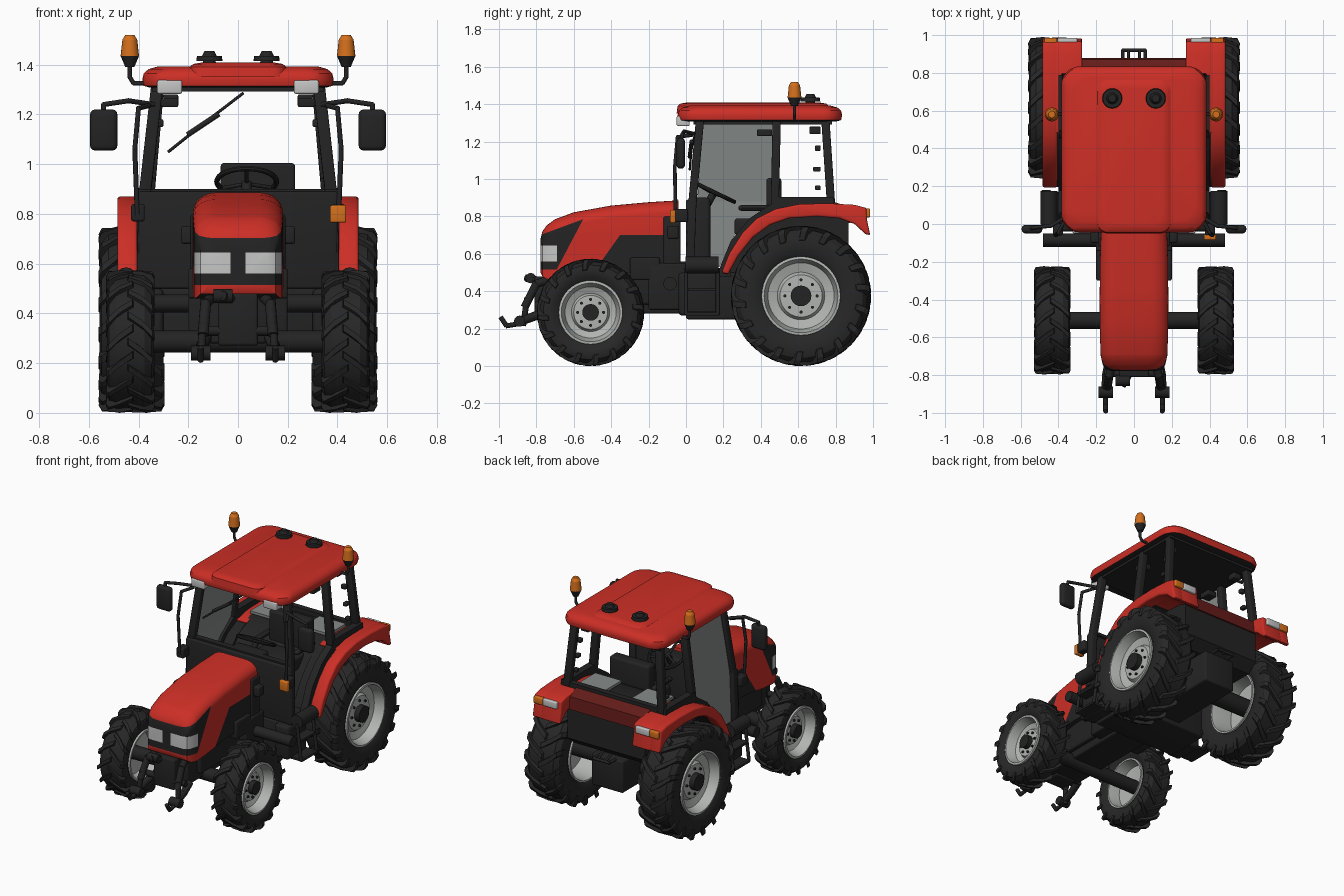
import bpy, bmesh, math
from mathutils import Vector, Matrix

if "Cube" in bpy.data.objects:
    bpy.data.objects.remove(bpy.data.objects["Cube"])

def mat(name, r, g, b):
    m = bpy.data.materials.new(name)
    m.diffuse_color = (r, g, b, 1)
    m.use_nodes = True
    m.node_tree.nodes["Principled BSDF"].inputs["Base Color"].default_value = m.diffuse_color
    return m

RED = mat("red paint", 0.6, 0.028, 0.019)
DEEP = mat("deep red", 0.13, 0.012, 0.01)
BLACK = mat("black plastic", 0.017, 0.017, 0.018)
TYRE = mat("tyre rubber", 0.02, 0.02, 0.021)
RIM = mat("rim grey", 0.44, 0.46, 0.44)
LENS = mat("lamp lens", 0.55, 0.56, 0.55)
ORANGE = mat("orange lamp", 0.65, 0.16, 0.012)
GLASS = mat("grey glass", 0.24, 0.26, 0.25)

def done(name, bm, mats, mirror=False, bevel=0, rule=None, angle=38):
    """Optional bevel, mirror in x, colour by rule, smooth by angle."""
    bmesh.ops.recalc_face_normals(bm, faces=bm.faces[:])
    if bevel:
        es = [e for e in bm.edges if e.is_manifold and e.calc_face_angle(0) > 0.6]
        bmesh.ops.bevel(bm, geom=es, offset=bevel, segments=3, profile=0.5, affect='EDGES', clamp_overlap=True)
    if mirror:
        g = bmesh.ops.duplicate(bm, geom=bm.verts[:] + bm.edges[:] + bm.faces[:])["geom"]
        for v in g:
            if isinstance(v, bmesh.types.BMVert):
                v.co.x *= -1
        bmesh.ops.reverse_faces(bm, faces=[f for f in g if isinstance(f, bmesh.types.BMFace)])
    me = bpy.data.meshes.new(name)
    for m in (mats if isinstance(mats, list) else [mats]):
        me.materials.append(m)
    if rule:
        for f in bm.faces:
            f.material_index = rule(f.calc_center_median(), f.normal)
    bm.to_mesh(me)
    bm.free()
    ob = bpy.data.objects.new(name, me)
    bpy.context.collection.objects.link(ob)
    me.shade_smooth()
    me.set_sharp_from_angle(angle=math.radians(angle))
    return ob

def boxes(name, dims, m, mirror=False, bevel=0):
    bm = bmesh.new()
    for x0, x1, y0, y1, z0, z1 in dims:
        M = Matrix.Translation(((x0+x1)/2, (y0+y1)/2, (z0+z1)/2)) @ Matrix.Diagonal((x1-x0, y1-y0, z1-z0, 1))
        bmesh.ops.create_cube(bm, size=1, matrix=M)
    return done(name, bm, m, mirror, bevel)

def rods(name, segs, m, mirror=False, n=12):
    """Round bars: (points, radius) or (points, start radius, end radius)."""
    bm = bmesh.new()
    for pts, r, *r2 in segs:
        for a, b in zip(pts, pts[1:]):
            a, b = Vector(a), Vector(b)
            d = b - a
            M = Matrix.Translation((a+b)/2) @ d.to_track_quat('Z', 'Y').to_matrix().to_4x4()
            bmesh.ops.create_cone(bm, cap_ends=True, segments=n, radius1=r, radius2=r2[0] if r2 else r,
                                  depth=d.length + (0 if r2 else r*0.6), matrix=M)
    return done(name, bm, m, mirror)

def prism(name, pts, x0, x1, m, mirror=False, bevel=0):
    bm = bmesh.new()
    f = bm.faces.new([bm.verts.new((x0, y, z)) for y, z in pts])
    g = bmesh.ops.extrude_face_region(bm, geom=[f])["geom"]
    for v in g:
        if isinstance(v, bmesh.types.BMVert):
            v.co.x = x1
    return done(name, bm, m, mirror, bevel)

def loft(bm, rings, close=False):
    rs = [[bm.verts.new(p) for p in r] for r in rings]
    n = len(rs[0])
    for a, b in zip(rs, rs[1:] + rs[:1] if close else rs[1:]):
        for i in range(n):
            bm.faces.new((a[i], a[(i+1) % n], b[(i+1) % n], b[i]))
    if not close:
        bm.faces.new(rs[0])
        bm.faces.new(rs[-1])

def lathe(bm, prof, cy, cz, n, close=False):
    loft(bm, [[(x, cy + r*math.cos(2*math.pi*i/n), cz + r*math.sin(2*math.pi*i/n)) for i in range(n)]
              for r, x in prof], close)

# ---- wheels: tyre, chevron lugs, rim, hub
def wheel(name, cy, R, rr, x0, x1, lugs):
    bm = bmesh.new()
    B = R*0.945
    lathe(bm, [(rr, x0+.03), (rr+.03, x0+.01), (R*.8, x0+.004), (R*.88, x0+.012), (B, x0+.04), (B, x1-.04),
               (R*.88, x1-.012), (R*.8, x1-.004), (rr+.03, x1-.01), (rr, x1-.03)], cy, R, 56, True)
    xm, h = (x0+x1)/2, (x1-x0)/2
    for s in (-1, 1):
        for i in range(lugs):
            a0 = 2*math.pi*(i + (0.5 if s > 0 else 0))/lugs
            st = []
            for u, da, lo, hi in ((-.08, 0, .92, .99), (.45, .13, .92, 1), (.9, .28, .86, .985), (1.0, .31, .84, .92), (.99, .33, .78, .80)):
                w = .062
                st.append([(xm + s*h*(u if q == hi else u-.06), cy + R*q*math.cos(a0+da+k), R + R*q*math.sin(a0+da+k))
                           for q, k in ((lo, -w), (hi, -w*.75), (hi, w*.75), (lo, w))])
            loft(bm, st)
    done(name + "_tyres", bm, TYRE, True, angle=30)
    bm = bmesh.new()
    xd = x1 - .075
    lathe(bm, [(rr+.004, x1-.035), (rr+.006, x1-.012), (rr-.008, x1-.01), (rr-.018, x1-.04), (rr-.028, xd), (rr*.62, xd-.015),
               (rr*.55, xd+.008), (rr*.25, xd+.01), (rr*.25, xd-.02), (rr-.02, xd-.03), (rr-.012, x0+.04), (rr-.006, x0+.012),
               (rr+.006, x0+.012), (rr+.006, x0+.035)], cy, R, 40, True)
    done(name + "_rims", bm, RIM, True)
    segs = [([(xd-.04, cy, R), (xd+.03, cy, R)], rr*.27)]
    for i in range(8):
        a = math.pi*i/4
        p = (cy + rr*.42*math.cos(a), R + rr*.42*math.sin(a))
        segs.append(([(xd, *p), (xd+.016, *p)], .008))
    rods(name + "_hubs", segs, BLACK, True, 20)

wheel("rear", .615, .375, .205, .295, .56, 18)
wheel("front", -.51, .287, .165, .335, .53, 16)
rods("axles", [([(-.46, .615, .375), (.46, .615, .375)], .06), ([(-.43, -.51, .287), (.43, -.51, .287)], .045),
               ([(-.47, -.085, .44), (.47, -.085, .44)], .036)], BLACK, n=20)

# ---- bonnet with painted grille, lamps and side panels
def cross(a, b, p):
    return (b[0]-a[0])*(p.z-a[1]) - (b[1]-a[1])*(p.y-a[0])

bm = bmesh.new()
rings = []
for y, w, zb, zt in ((-.778, .125, .50, .68), (-.768, .15, .48, .72), (-.745, .165, .465, .752), (-.70, .176, .46, .785),
                     (-.6, .18, .47, .822), (-.4, .182, .5, .858), (-.2, .18, .5, .876), (-.04, .175, .5, .886)):
    half = [(w, zb), (w, (zb+zt)/2)]
    for k in range(8):
        t = k/7*math.pi/2
        half.append((w - .09*(1-math.cos(t)), zt - .065 + .065*math.sin(t)))
    rings.append([(x, y, z) for x, z in half] + [(-x, y, z) for x, z in half[::-1]])
loft(bm, rings)
G = ((-.70, .5), (-.55, .785))
U = ((-.78, .70), (-.55, .785))
S = ((-.46, .55), (-.36, .69))
cuts = [((0, a[0], a[1]), (0, -(b[1]-a[1]), b[0]-a[0])) for a, b in (G, U, S)]
cuts += [((0, 0, z), (0, 0, 1)) for z in (.515, .56, .645, .70)]
cuts += [((0, -.69, 0), (0, 1, 0)), ((.03, 0, 0), (1, 0, 0)), ((-.03, 0, 0), (1, 0, 0))]
for co, no in cuts:
    bmesh.ops.bisect_plane(bm, geom=bm.verts[:] + bm.edges[:] + bm.faces[:], plane_co=co, plane_no=no)

def hood_colour(c, n):
    if cross(*G, c) > 0 and cross(*U, c) < 0 and c.z > .515:
        return 2 if .56 < c.z < .645 and c.y < -.69 and abs(c.x) > .03 else 1
    return 1 if (cross(*S, c) < 0 and c.z < .70) or n.z < -.8 else 0
done("bonnet", bm, [RED, BLACK, LENS], rule=hood_colour, angle=30)

# ---- chassis, engine and front linkage
boxes("chassis", [(-.12, .12, -.72, .86, .28, .5), (-.15, .15, -.62, .02, .33, .56), (-.32, .32, 0, .32, .25, .5),
                  (-.08, .08, -.81, -.68, .27, .48), (-.2, .2, -.2, 0, .3, .55)], BLACK, bevel=.012)
boxes("engine_details", [(.15, .2, -.3, -.14, .46, .58), (.14, .19, -.12, -.03, .48, .8), (.18, .23, -.1, -.04, .68, .75)], BLACK, True, .01)
rods("front_linkage", [([(.1, -.7, .47), (.13, -.8, .44), (.14, -.86, .32)], .022),
                       ([(.13, -.72, .3), (.145, -.8, .27), (.15, -.9, .235)], .024),
                       ([(.14, -.85, .36), (.15, -.87, .22)], .016), ([(.12, -.89, .24), (.18, -.89, .24)], .03),
                       ([(.15, -.9, .225), (.15, -.96, .215), (.15, -.99, .26)], .013)], BLACK, True)
rods("front_coupling", [([(0, -.75, .45), (-.06, -.85, .47)], .02), ([(-.09, -.83, .47), (-.03, -.83, .47)], .028),
                        ([(-.15, -.79, .33), (.15, -.79, .33)], .02)], BLACK)
# side tanks and steps
boxes("side_tanks", [(.3, .41, -.04, .17, .27, .5)], BLACK, True, .02)
boxes("steps", [(.4, .49, 0, .17, .27, .285), (.4, .48, .01, .16, .4, .415)], BLACK, True)
rods("step_frames", [([(.45, 0, .52), (.48, 0, .28), (.48, .17, .28), (.45, .17, .52)], .011)], BLACK, True)
rods("round_tanks", [([(.45, .01, .54), (.45, .16, .54)], .045)], BLACK, True, 16)

# ---- rear body, fenders and tail lamps
prism("rear_body", [(.22, .5), (.3, .66), (.42, .8), (.55, .86), (.78, .87), (.87, .84), (.87, .56), (.8, .5)], -.295, .295, BLACK)
prism("rear_cowl", [(.77, .885), (.872, .85), (.88, .765), (.868, .765), (.77, .85)], -.285, .285, DEEP)
outer = [(.48, .84), (.6, .865), (.75, .87), (.9, .862), (.965, .845), (.968, .78), (.985, .70)]
inner = [(.96, .705), (.9, .76), (.82, .79), (.7, .80), (.55, .79)]
lead = [(.19, .5), (.23, .6), (.30, .71), (.38, .79)]
back = [(.45, .755), (.36, .69), (.28, .59), (.225, .49)]
prism("fenders", lead + outer + inner + back, .405, .485, RED, True, .012)
prism("fender_tops", outer + inner, .275, .42, RED, True, .008)
prism("fender_liners", [(y+.005, z-.006) for y, z in lead + outer[:3]] + inner[3:] + back, .28, .41, BLACK, True)
boxes("tail_lamps", [(.3, .405, .955, .985, .795, .842)], LENS, True, .006)
boxes("tail_indicators", [(.407, .475, .945, .985, .795, .842)], ORANGE, True, .006)
rods("tow_bracket", [([(-.06, .86, .5), (-.06, .92, .5), (.06, .92, .5), (.06, .86, .5)], .01),
                     ([(-.03, .86, .53), (-.03, .92, .5)], .008), ([(.03, .86, .53), (.03, .92, .5)], .008)], BLACK)

# ---- cab lower walls, pillars and rails
boxes("firewall", [(-.4, .4, 0, .04, .5, .89)], BLACK, bevel=.01)
boxes("cab_floor", [(-.4, .4, .02, .24, .48, .52), (-.36, .36, .75, .79, .86, .9), (-.35, .35, .02, .06, .88, .9)], BLACK)
prism("cab_side_walls", [(.17, .5), (.24, .67), (.34, .79), (.46, .87), (.47, .905), (.79, .905), (.79, .84), (.5, .83), (.36, .75),
                         (.27, .62), (.22, .5)], .35, .4, BLACK, True)
def post(y0, z0, y1, z1, xa, xb, t=.024, d=.022):
    return [[(x+i*t, y+j*d, z) for i, j in ((-1, -1), (1, -1), (1, 1), (-1, 1))] for x, y, z in ((xa, y0, z0), (xb, y1, z1))]
bm = bmesh.new()
for p in (post(.035, .88, .075, 1.32, .375, .325), post(.02, .5, .035, .9, .385, .375), post(.475, .87, .485, 1.32, .375, .325),
          post(.775, .87, .745, 1.32, .36, .32)):
    loft(bm, p)
done("cab_pillars", bm, BLACK, True, .006)
boxes("roof_frame", [(-.345, .345, .04, .78, 1.292, 1.325)], BLACK)
boxes("window_latches", [(.3, .335, .69, .72, 1.15, 1.18), (.32, .35, .68, .72, 1.04, 1.065), (.33, .36, .69, .72, .94, .965),
                         (.24, .31, .38, .46, 1.23, 1.265), (.24, .3, .66, .72, 1.24, 1.28)], BLACK, True, .006)

# left door glass and rear shelf glass
bm = bmesh.new()
for p in ([(.06, .88), (.46, .88), (.47, 1.295), (.09, 1.295)], [(.04, .53), (.18, .53), (.26, .7), (.36, .8), (.46, .88), (.06, .88)]):
    ring = [(-.375 + max(0, z-.88)*.115, y, z) for y, z in p]
    loft(bm, [ring, [(x+.006, y, z) for x, y, z in ring]])
done("door_glass", bm, GLASS)
boxes("rear_shelves", [(.1, .3, .56, .745, .87, .888)], GLASS, True)

# ---- roof
def round_rect(x1, y0, y1, r, z):
    pts = []
    for cx, cy, q in ((x1-r, y1-r, 0), (-x1+r, y1-r, 1), (-x1+r, y0+r, 2), (x1-r, y0+r, 3)):
        for k in range(7):
            a = (q + k/6)*math.pi/2
            pts.append((cx + r*math.cos(a), cy + r*math.sin(a), z))
    return pts
bm = bmesh.new()
loft(bm, [round_rect(.385-s, -.045+s, .835-s, .1, z) for z, s in
          ((1.308, .03), (1.315, .006), (1.34, 0), (1.365, .006), (1.382, .025), (1.392, .06))])
loft(bm, [round_rect(.2-s, -.05+s, .77-s, .06, z) for z, s in ((1.35, 0), (1.39, .005), (1.403, .02), (1.408, .05))])
done("roof", bm, [RED, BLACK], rule=lambda c, n: 1 if c.z < 1.312 and n.z < -.5 else 0)
boxes("roof_lamps", [(.225, .325, -.05, .02, 1.283, 1.338)], LENS, True, .008)
rods("roof_vents", [([(.115, .665, 1.385), (.115, .665, 1.415)], .03, .025), ([(.115, .665, 1.415), (.115, .665, 1.435)], .053, .05),
                    ([(.115, .665, 1.435), (.115, .665, 1.455)], .03, .02)], BLACK, True, 24)
# beacons
rods("beacon_poles", [([(.36, .58, 1.325), (.42, .58, 1.325), (.435, .58, 1.35), (.435, .58, 1.4)], .009),
                      ([(.435, .58, 1.39), (.435, .58, 1.435)], .018, .037)], BLACK, True, 16)
rods("beacons", [([(.435, .58, 1.435), (.435, .58, 1.5)], .037, .03), ([(.435, .58, 1.5), (.435, .58, 1.52)], .03, .018)], ORANGE, True, 20)

# ---- mirrors, handrails, wiper, marker lamp
boxes("mirrors", [(.485, .595, -.05, -.005, 1.055, 1.22)], BLACK, True, .02)
rods("mirror_arms", [([(.34, .05, 1.24), (.44, -.01, 1.255), (.54, -.02, 1.24), (.54, -.025, 1.2)], .01),
                     ([(.36, .03, 1.235), (.40, -.045, 1.225), (.415, -.06, 1.06), (.405, -.055, .8), (.39, .01, .79)], .01)], BLACK, True)
rods("wiper", [([(.02, .06, 1.285), (-.13, .03, 1.17), (-.28, .02, 1.05)], .006), ([(-.08, .03, 1.2), (-.2, .02, 1.12)], .011)], BLACK)
boxes("marker_brackets", [(.375, .43, -.06, .01, .77, .84)], BLACK, True, .01)
boxes("marker_lamp", [(.37, .435, -.085, -.055, .765, .835)], ORANGE, bevel=.008)

# ---- interior: seat, console, steering wheel
boxes("seat", [(-.07, .22, .26, .5, .7, .79), (-.07, .23, .43, .51, .74, 1.005), (-.02, .17, .3, .48, .5, .71),
               (-.1, -.06, .28, .48, .83, .86), (.22, .26, .28, .48, .83, .86)], BLACK, bevel=.03)
boxes("console", [(-.09, .15, .03, .13, .5, .9)], BLACK, bevel=.02)
bm = bmesh.new()
T = Matrix.Translation((.035, .15, .93)) @ Matrix.Rotation(-.45, 4, 'X')
loft(bm, [[T @ Vector(((.12+.011*math.cos(b))*math.cos(a), (.12+.011*math.cos(b))*math.sin(a), .011*math.sin(b)))
           for b in [k*math.pi/4 for k in range(8)]] for a in [i*math.pi/16 for i in range(32)]], True)
done("steering_wheel", bm, BLACK)
rods("steering_column", [([(.035, .09, .82), tuple(T @ Vector((0, 0, -.01)))], .02)] +
     [([tuple(T @ Vector((0, 0, -.01))), tuple(T @ Vector((.12*math.cos(a), .12*math.sin(a), 0)))], .008) for a in (.5, 2.6, 4.7)], BLACK)
